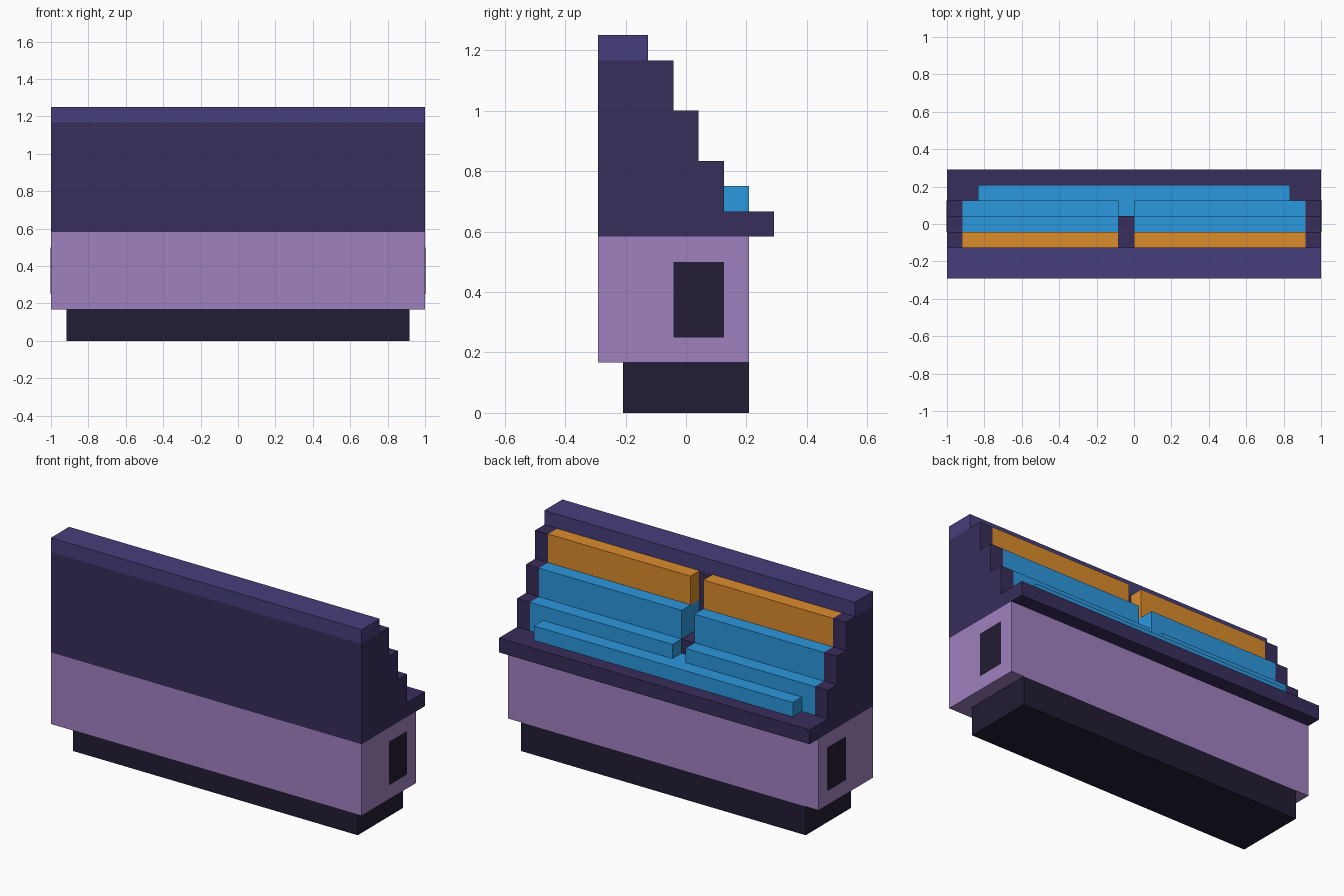
import bpy, bmesh

if "Cube" in bpy.data.objects:
    bpy.data.objects.remove(bpy.data.objects["Cube"])

U = 1 / 12  # the whole model sits on a grid of 1/12 unit


def material(name, hex_code):
    def lin(i):
        c = int(hex_code[i:i + 2], 16) / 255
        return c / 12.92 if c <= 0.04045 else ((c + 0.055) / 1.055) ** 2.4
    m = bpy.data.materials.new(name)
    m.diffuse_color = (lin(0), lin(2), lin(4), 1)
    m.use_nodes = True
    m.node_tree.nodes["Principled BSDF"].inputs["Base Color"].default_value = m.diffuse_color
    return m


BASE = material("near_black", "221c33")
LILAC = material("lilac", "a081c0")
DARK = material("dark_purple", "382d5b")
INDIGO = material("indigo", "463f7c")
BLUE = material("blue", "2c98de")
ORANGE = material("orange", "db8c2c")


def prism(name, profile, x0, x1, mat):
    """Extrude a (y, z) profile along x; all values in grid units."""
    bm = bmesh.new()
    face = bm.faces.new([bm.verts.new((x0 * U, y * U, z * U)) for y, z in profile])
    ext = bmesh.ops.extrude_face_region(bm, geom=[face])
    verts = [v for v in ext["geom"] if isinstance(v, bmesh.types.BMVert)]
    bmesh.ops.translate(bm, verts=verts, vec=((x1 - x0) * U, 0, 0))
    bmesh.ops.recalc_face_normals(bm, faces=bm.faces)
    me = bpy.data.meshes.new(name)
    bm.to_mesh(me)
    bm.free()
    me.materials.append(mat)
    ob = bpy.data.objects.new(name, me)
    bpy.context.collection.objects.link(ob)
    return ob


def box(name, x, y, z, mat):
    return prism(name, [(y[0], z[0]), (y[1], z[0]), (y[1], z[1]), (y[0], z[1])],
                 x[0], x[1], mat)


# plinth, cabinet body and overhanging ledge
box("plinth", (-11, 11), (-2.5, 2.5), (0, 2), BASE)
box("cabinet_body", (-12, 12), (-3.5, 2.5), (2, 7), LILAC)
box("ledge", (-12, 12), (-3.5, 3.5), (7, 8), DARK)

# tall front panel with its cap
box("front_panel", (-11, 11), (-3.5, -1.5), (8, 14), DARK)
box("top_cap", (-12, 12), (-3.5, -1.5), (14, 15), INDIGO)

# stepped cheeks and dark inset panels on both ends
steps = [(-3.5, 8), (1.5, 8), (1.5, 10), (0.5, 10), (0.5, 12),
         (-0.5, 12), (-0.5, 14), (-3.5, 14)]
for side, s in (("left", -1), ("right", 1)):
    prism(f"{side}_cheek", steps, 11 * s, 12 * s, DARK)
    box(f"{side}_end_panel", (11.9 * s, 12.02 * s), (-0.5, 1.5), (3, 6), BASE)

# stepped rows of blocks, split by an off-centre gap
for side, x in (("left", (-11, -1)), ("right", (0, 11))):
    box(f"{side}_low_row", x, (0.5, 1.5), (8, 10), BLUE)
    box(f"{side}_middle_row", x, (-1.5, 0.5), (8, 12), BLUE)
    box(f"{side}_top_row", x, (-1.5, -0.5), (12, 14), ORANGE)

# front bar, and the fillings at the bottom of the gap
box("low_bar", (-10, 10), (1.5, 2.5), (8, 9), BLUE)
box("gap_low_fill", (-1, 0), (0.5, 1.5), (8, 9), BLUE)
box("gap_floor", (-1, 0), (-1.5, 0.5), (8, 10), DARK)
